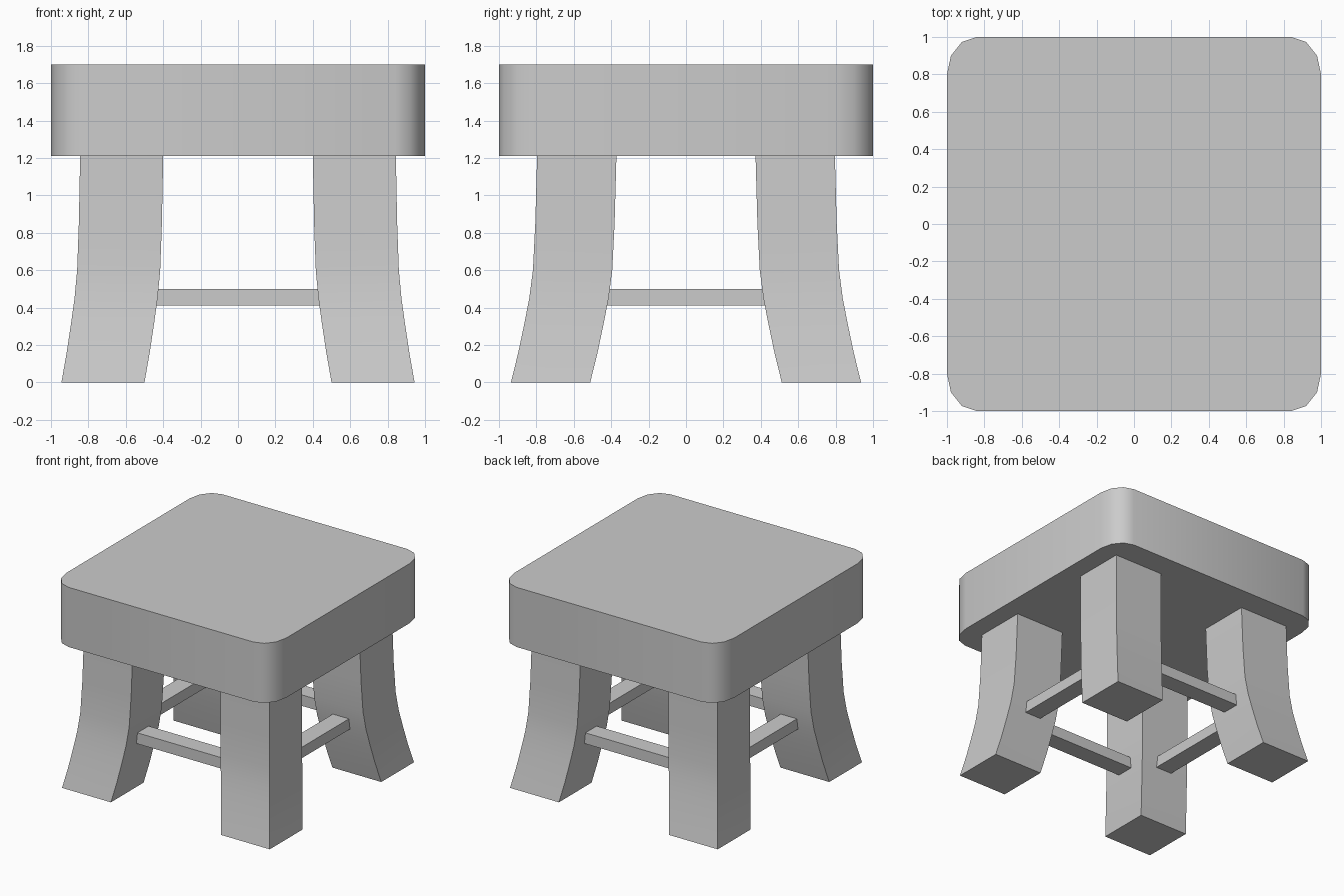
import bpy, bmesh
from math import sin, cos, radians

cube = bpy.data.objects.get("Cube")
if cube:
    bpy.data.objects.remove(cube, do_unlink=True)

grey = bpy.data.materials.new("plain grey")
grey.use_nodes = True
colour = (0.6, 0.6, 0.6, 1)
grey.diffuse_color = colour
grey.node_tree.nodes["Principled BSDF"].inputs["Base Color"].default_value = colour


def loft(name, rings):
    """Solid skinned through closed rings listed from bottom to top."""
    bm = bmesh.new()
    loops = [[bm.verts.new(p) for p in ring] for ring in rings]
    n = len(loops[0])
    for low, high in zip(loops, loops[1:]):
        for i in range(n):
            j = (i + 1) % n
            bm.faces.new((low[i], low[j], high[j], high[i]))
    bm.faces.new(loops[0])
    bm.faces.new(loops[-1])
    bmesh.ops.recalc_face_normals(bm, faces=bm.faces)
    mesh = bpy.data.meshes.new(name)
    bm.to_mesh(mesh)
    bm.free()
    mesh.materials.append(grey)
    obj = bpy.data.objects.new(name, mesh)
    bpy.context.collection.objects.link(obj)
    bpy.ops.object.select_all(action='DESELECT')
    obj.select_set(True)
    bpy.context.view_layer.objects.active = obj
    bpy.ops.object.shade_smooth_by_angle(angle=radians(35))
    return obj


def rectangle(cx, cy, z, half_x, half_y):
    return [(cx + sx * half_x, cy + sy * half_y, z)
            for sx, sy in ((-1, -1), (1, -1), (1, 1), (-1, 1))]


# Seat: thick slab with slightly elliptical rounded corners
RX, RY = 0.16, 0.20
outline = []
for k, (sx, sy) in enumerate(((1, 1), (-1, 1), (-1, -1), (1, -1))):
    for step in range(4):
        a = radians(90 * k + 30 * step)
        outline.append((sx * (1 - RX) + RX * cos(a), sy * (1 - RY) + RY * sin(a)))
loft("seat", [[(x, y, z) for x, y in outline] for z in (1.21, 1.70)])

# Legs: square posts that flare outward toward the floor
LEG_X, LEG_Y = 0.622, 0.584
FLARE = ((0, 1), (0.16, 0.72), (0.32, 0.48), (0.45, 0.3), (0.6, 0.16), (0.85, 0.07), (1.21, 0))
for side, sx in (("left", 1), ("right", -1)):
    for end, sy in (("front", -1), ("back", 1)):
        loft(f"{end}_{side}_leg",
             [rectangle(sx * (LEG_X + 0.1 * f), sy * (LEG_Y + 0.14 * f), z, 0.222, 0.212)
              for z, f in FLARE])

# Stretchers: flat rails joining neighbouring legs
BAR_X, BAR_Y, HALF = 0.65, 0.625, 0.073
for name, s in (("front", -1), ("back", 1)):
    loft(f"{name}_stretcher",
         [rectangle(0, s * BAR_Y, z, BAR_X - 0.1, HALF) for z in (0.41, 0.50)])
for name, s in (("left", 1), ("right", -1)):
    loft(f"{name}_stretcher",
         [rectangle(s * BAR_X, 0, z, HALF, BAR_Y - 0.1) for z in (0.41, 0.50)])
